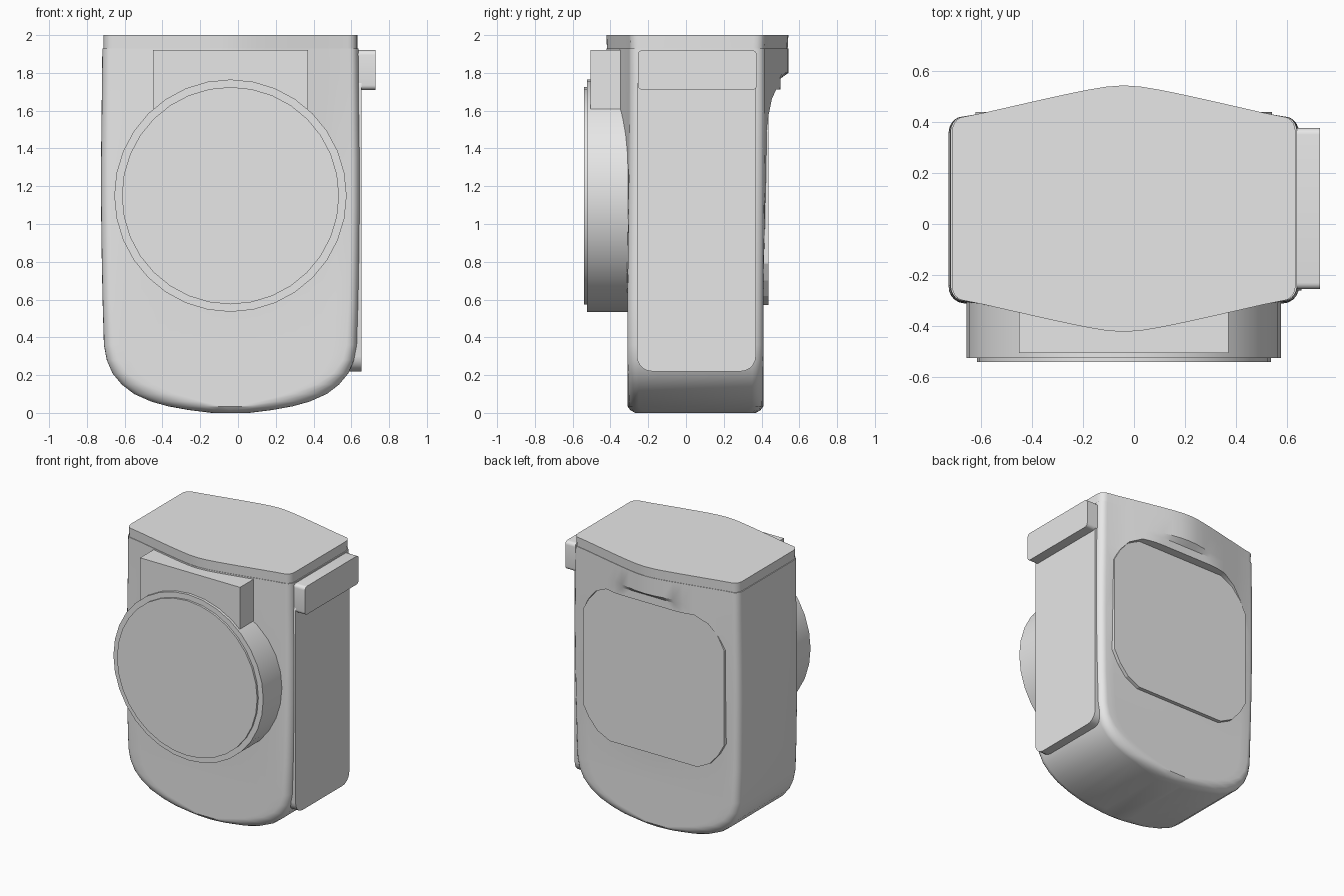
import bpy, bmesh, math

old = bpy.data.objects.get("Cube")
if old:
    bpy.data.objects.remove(old, do_unlink=True)

CX = -0.04  # centre line of the body

grey = bpy.data.materials.new("plain_grey")
grey.use_nodes = True
grey.diffuse_color = (0.8, 0.8, 0.8, 1)
for node in grey.node_tree.nodes:
    if node.type == 'BSDF_PRINCIPLED':
        node.inputs["Base Color"].default_value = (0.8, 0.8, 0.8, 1)


def finish(name, bm):
    bmesh.ops.recalc_face_normals(bm, faces=bm.faces)
    mesh = bpy.data.meshes.new(name)
    bm.to_mesh(mesh)
    bm.free()
    obj = bpy.data.objects.new(name, mesh)
    bpy.context.collection.objects.link(obj)
    mesh.materials.append(grey)
    return obj


def activate(obj):
    bpy.ops.object.select_all(action='DESELECT')
    obj.select_set(True)
    bpy.context.view_layer.objects.active = obj


def smooth(obj, angle=30):
    activate(obj)
    bpy.ops.object.shade_smooth_by_angle(angle=math.radians(angle))


def loft(name, rings):
    bm = bmesh.new()
    loops = [[bm.verts.new(p) for p in ring] for ring in rings]
    n = len(loops[0])
    for a, b in zip(loops, loops[1:]):
        for i in range(n):
            j = (i + 1) % n
            bm.faces.new((a[i], a[j], b[j], b[i]))
    bm.faces.new(loops[0])
    bm.faces.new(loops[-1])
    return finish(name, bm)


def box(name, x, y, z, round_edges=0):
    obj = loft(name, [[(px, py, pz) for px, py in
                       ((x[0], y[0]), (x[1], y[0]), (x[1], y[1]), (x[0], y[1]))]
                      for pz in z])
    if round_edges:  # round the corners of the outline seen along x
        bm = bmesh.new()
        bm.from_mesh(obj.data)
        edges = [e for e in bm.edges
                 if abs(e.verts[0].co.x - e.verts[1].co.x) > 1e-4]
        bmesh.ops.bevel(bm, geom=edges, offset=round_edges, segments=5,
                        profile=0.5, affect='EDGES')
        bm.to_mesh(obj.data)
        bm.free()
    return obj


def prism(name, outline, y0, y1):
    return loft(name, [[(x, y, z) for x, z in outline] for y in (y0, y1)])


def circle(radius, zc, count=32):
    return [(CX + radius * math.sin(math.tau * i / count),
             zc + radius * math.cos(math.tau * i / count)) for i in range(count)]


# Body cross-section: rounded rectangle with a soft gable front and back
def section(z, hw, rx, inset=0):
    fade = min(1, max(0, (z - 0.6) / 1.0))
    bulge = 0.122 * fade * fade * (3 - 2 * fade)
    front, back, ry = -0.31 + 0.01 * fade + inset, 0.41 + 0.01 * fade - inset, 0.06
    pts = []
    for side in (-1, 1):
        base = front if side < 0 else back
        local = []
        for k in range(6):
            a = math.pi / 2 * k / 5
            local.append((-hw + rx * (1 - math.cos(a)), ry * (1 - math.sin(a))))
        local += [((-1 + 2 * k / 18) * (hw - rx), 0) for k in range(1, 18)]
        local += [(-u, d) for u, d in reversed(local[:6])]
        for u, d in local:
            gable = max(0, 1 - (math.hypot(u, 0.1) - 0.1) / 0.52)
            y = base + side * (bulge * gable - d)
            if z < 1.78:
                y = min(y, 0.50)
            pts.append((CX - side * u, y, z))
    return pts


body = loft("body", [section(*r) for r in (
    (0.0, 0.10, 0.10, 0.04), (0.015, 0.22, 0.21, 0.015), (0.035, 0.33, 0.28),
    (0.06, 0.42, 0.25), (0.10, 0.51, 0.18), (0.15, 0.575, 0.12),
    (0.21, 0.625, 0.08), (0.28, 0.655, 0.06), (0.36, 0.67, 0.055),
    (0.6, 0.677, 0.05), (0.85, 0.682, 0.05), (1.1, 0.685, 0.05),
    (1.35, 0.685, 0.05), (1.6, 0.682, 0.05), (1.77, 0.68, 0.05),
    (1.80, 0.68, 0.05), (1.93, 0.678, 0.05))])

# Back panel sits in a shallow pocket under the overhang
def clipped(grow):
    pts = [(0.58, 0.35), (0.53, 0.44), (0.46, 0.52), (0.36, 0.57)]
    s = 1 + grow
    quarter = [(x * s, z * s) for x, z in pts]
    half = quarter + [(-x, z) for x, z in reversed(quarter)]
    full = half + [(-x, -z) for x, z in half]
    return [(CX + x, 1.14 + z) for x, z in full]


cutter = prism("pocket_cutter", clipped(0.004), 0.425, 0.8)
cutter.hide_render = True
mod = body.modifiers.new("pocket", 'BOOLEAN')
mod.object = cutter
mod.operation = 'DIFFERENCE'
mod.solver = 'EXACT'
activate(body)
bpy.ops.object.modifier_apply(modifier=mod.name)
bpy.data.objects.remove(cutter, do_unlink=True)
smooth(body)
prism("back_panel", clipped(0), 0.36, 0.438)

# Top cap
cap = loft("top_cap", [section(1.92, 0.672, 0.05, 0.004),
                       section(2.0, 0.672, 0.05, 0)])
smooth(cap)

# Front dial with raised face
smooth(prism("front_dial", circle(0.615, 1.15), -0.25, -0.525))
smooth(prism("dial_face", circle(0.575, 1.15), -0.5, -0.54))
box("front_block", (-0.45, 0.37), (-0.505, -0.27), (1.61, 1.92))

# Side panel and the block above it
smooth(box("side_panel", (0.55, 0.655), (-0.26, 0.37), (0.22, 1.80), 0.08))
smooth(box("side_block", (0.60, 0.728), (-0.255, 0.375), (1.71, 1.92), 0.025))
